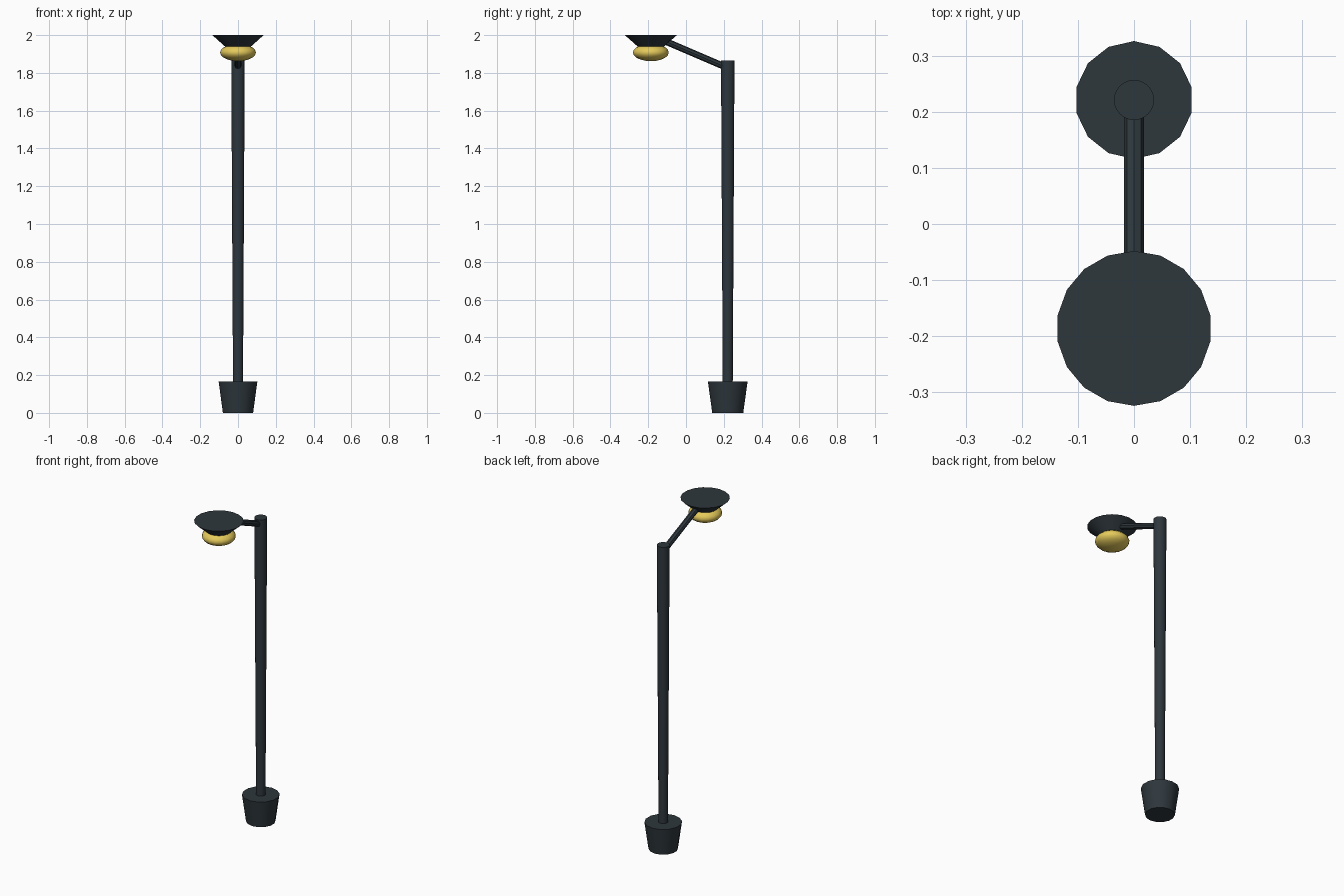
import bpy
from mathutils import Vector, Matrix
from math import radians

if "Cube" in bpy.data.objects:
    bpy.data.objects.remove(bpy.data.objects["Cube"])


def material(name, rgb):
    m = bpy.data.materials.new(name)
    m.diffuse_color = (*rgb, 1)
    m.use_nodes = True
    m.node_tree.nodes["Principled BSDF"].inputs["Base Color"].default_value = m.diffuse_color
    return m


iron = material("dark_iron", (0.027, 0.038, 0.046))
glow = material("warm_yellow", (0.78, 0.59, 0.105))


def finish(name, mat, angle=30):
    ob = bpy.context.object
    ob.name = name
    ob.data.materials.append(mat)
    bpy.ops.object.shade_smooth_by_angle(angle=radians(angle))
    return ob


def frustum(name, sides, r_bottom, r_top, y, z0, z1, mat, angle=30):
    bpy.ops.mesh.primitive_cone_add(vertices=sides, radius1=r_bottom, radius2=r_top,
                                    depth=z1 - z0, location=(0, y, (z0 + z1) / 2))
    return finish(name, mat, angle)


POST_Y, LAMP_Y = 0.221, -0.186

# Flared foot and slightly widening post
frustum("base", 14, 0.082, 0.105, POST_Y, 0, 0.165, iron)
frustum("post", 24, 0.026, 0.0357, POST_Y, 0.08, 1.866, iron)

# Sloping octagonal arm from the post to the shade
start, end = Vector((0, POST_Y, 1.826)), Vector((0, -0.122, 1.973))
along = (end - start).normalized()
side = Vector((1, 0, 0))
up = side.cross(along)
if up.z < 0:
    side, up = -side, -up
bpy.ops.mesh.primitive_cylinder_add(vertices=8, radius=0.0178, depth=(end - start).length)
arm = finish("arm", iron)
arm.matrix_world = Matrix.Translation((start + end) / 2) @ Matrix((side, up, along)).transposed().to_4x4()

# Wide shade with a flattened bulb below
frustum("shade", 18, 0.07, 0.138, LAMP_Y, 1.94, 2.0, iron)
bpy.ops.mesh.primitive_uv_sphere_add(segments=16, ring_count=10, radius=1, location=(0, LAMP_Y, 1.908))
bpy.context.object.scale = (0.095, 0.095, 0.046)
bpy.ops.object.transform_apply(location=False, rotation=False, scale=True)
finish("bulb", glow, 40)
